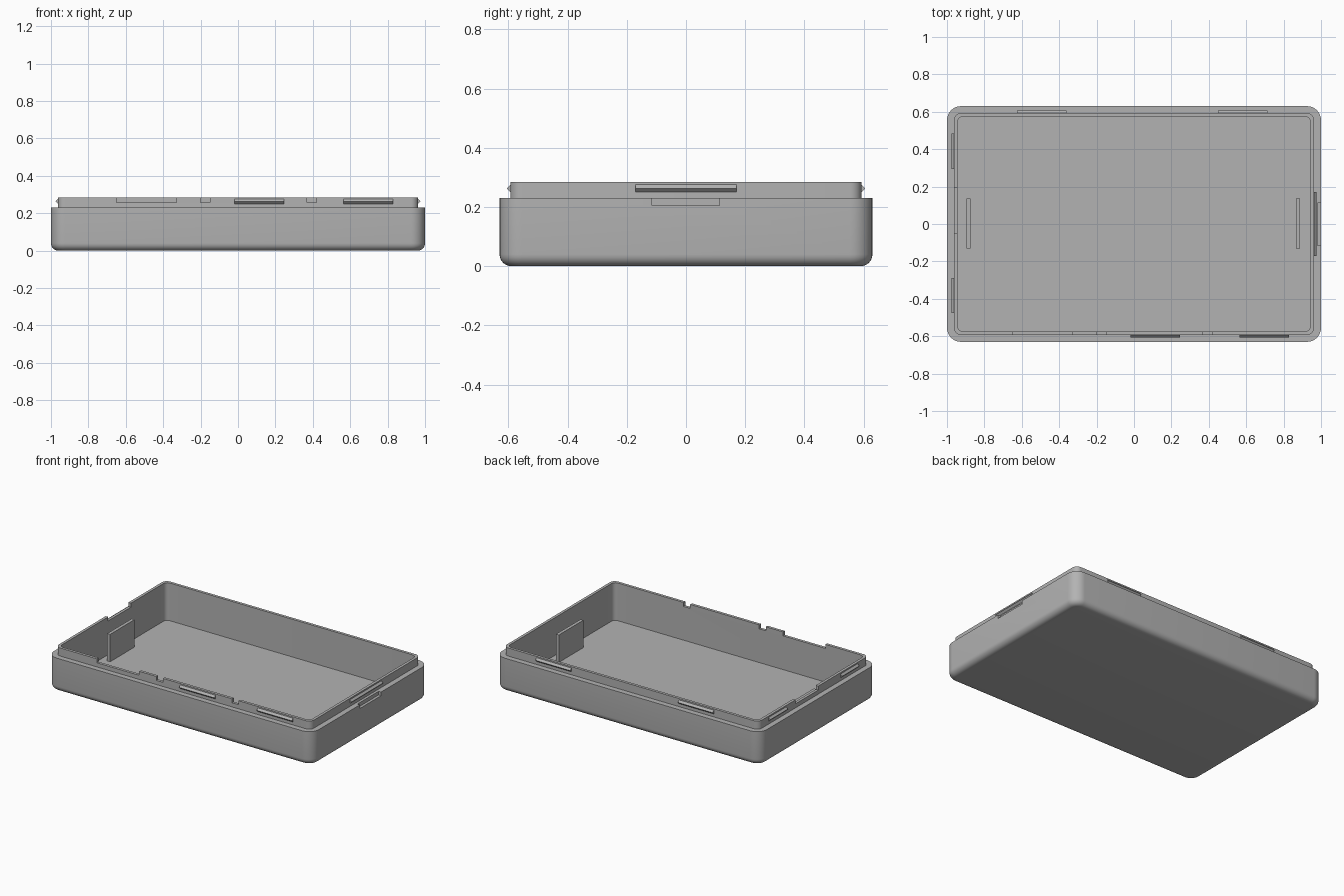
import bpy, bmesh, math
from mathutils import Matrix, Vector

cube = bpy.data.objects.get("Cube")
if cube:
    bpy.data.objects.remove(cube, do_unlink=True)

grey = bpy.data.materials.new("plain_grey")
grey.use_nodes = True
grey.diffuse_color = (0.45, 0.45, 0.45, 1)
grey.node_tree.nodes["Principled BSDF"].inputs["Base Color"].default_value = (0.45, 0.45, 0.45, 1)

HALF_X, HALF_Y, RADIUS, FILLET = 1.0, 0.63, 0.075, 0.04
RIM, TOP, FLOOR = 0.23, 0.285, 0.028
LIP_OUT, LIP_IN = 0.037, 0.056


def make_object(name, bm):
    bmesh.ops.recalc_face_normals(bm, faces=bm.faces)
    mesh = bpy.data.meshes.new(name)
    bm.to_mesh(mesh)
    bm.free()
    mesh.materials.append(grey)
    obj = bpy.data.objects.new(name, mesh)
    bpy.context.collection.objects.link(obj)
    return obj


def box(name, low, high):
    low, high = Vector(low), Vector(high)
    bm = bmesh.new()
    bmesh.ops.create_cube(bm, size=1, matrix=Matrix.Translation((low + high) / 2)
                          @ Matrix.Diagonal((*(high - low), 1)))
    return make_object(name, bm)


def rounded_ring(bm, inset, z, steps=8):
    """Rounded rectangle of vertices, inset from the outer outline."""
    r = max(RADIUS - inset, 0.03)
    cx, cy = HALF_X - inset - r, HALF_Y - inset - r
    ring = []
    for q, (sx, sy) in enumerate(((1, 1), (-1, 1), (-1, -1), (1, -1))):
        for i in range(steps + 1):
            a = math.pi / 2 * (q + i / steps)
            ring.append(bm.verts.new((sx * cx + r * math.cos(a), sy * cy + r * math.sin(a), z)))
    return ring


# Tray shell: filleted base, stepped rim, thin lip, inner wall and floor
section = []
for i in range(7):
    a = math.pi / 2 * i / 6
    section.append((FILLET * (1 - math.sin(a)), FILLET * (1 - math.cos(a))))
section += [(0, RIM), (LIP_OUT, RIM), (LIP_OUT, TOP), (LIP_IN, TOP), (LIP_IN, FLOOR)]
bm = bmesh.new()
rings = [rounded_ring(bm, inset, z) for inset, z in section]
for a, b in zip(rings, rings[1:]):
    for i in range(len(a)):
        j = (i + 1) % len(a)
        bm.faces.new((a[i], a[j], b[j], b[i]))
bm.faces.new(rings[0])
bm.faces.new(rings[-1])
tray = make_object("tray_shell", bm)

# Notches in the lip and the opening pocket in the rim
NOTCH_Z = 0.258
cutters = [box("notch_cutter", (a, -0.61, NOTCH_Z), (b, -0.55, 0.32))
           for a, b in ((-0.65, -0.33), (-0.2, -0.15), (0.37, 0.42))]
cutters.append(box("end_notch_cutter", (-0.98, -0.05, NOTCH_Z), (-0.92, 0.195, 0.32)))
cutters.append(box("pocket_cutter", (0.981, -0.115, 0.205), (1.05, 0.113, 0.25)))
bpy.context.view_layer.objects.active = tray
for cutter in cutters:
    cutter.hide_render = True
    mod = tray.modifiers.new("cut", 'BOOLEAN')
    mod.operation, mod.solver, mod.object = 'DIFFERENCE', 'EXACT', cutter
    bpy.ops.object.modifier_apply(modifier=mod.name)
    bpy.data.objects.remove(cutter, do_unlink=True)

bpy.ops.object.select_all(action='DESELECT')
tray.select_set(True)
bpy.ops.object.shade_smooth_by_angle(angle=math.radians(30))


# Snap ridges: square bars turned on edge along the lip
def snap_ridge(name, axis, side, start, end):
    length, mid = end - start, (start + end) / 2
    if axis == 'X':
        place, size = (mid, side * (HALF_Y - LIP_OUT), 0.263), (length, 0.018, 0.018)
    else:
        place, size = (side * (HALF_X - LIP_OUT), mid, 0.263), (0.018, length, 0.018)
    bm = bmesh.new()
    bmesh.ops.create_cube(bm, size=1, matrix=Matrix.Translation(place)
                          @ Matrix.Rotation(math.pi / 4, 4, axis) @ Matrix.Diagonal((*size, 1)))
    make_object(name, bm)


for name, axis, side, start, end in (
        ("front_snap_ridge_inner", 'X', -1, -0.02, 0.245),
        ("front_snap_ridge_outer", 'X', -1, 0.565, 0.83),
        ("back_snap_ridge_right", 'X', 1, -0.625, -0.362),
        ("back_snap_ridge_left", 'X', 1, 0.45, 0.713),
        ("right_snap_ridge_front", 'Y', -1, -0.475, -0.29),
        ("right_snap_ridge_back", 'Y', -1, 0.295, 0.485),
        ("left_snap_ridge", 'Y', 1, -0.17, 0.17)):
    snap_ridge(name, axis, side, start, end)

# Upright support plates on the floor
for name, x in (("right_support_plate", -0.885), ("left_support_plate", 0.876)):
    box(name, (x - 0.011, -0.13, FLOOR - 0.01), (x + 0.011, 0.135, 0.215))
